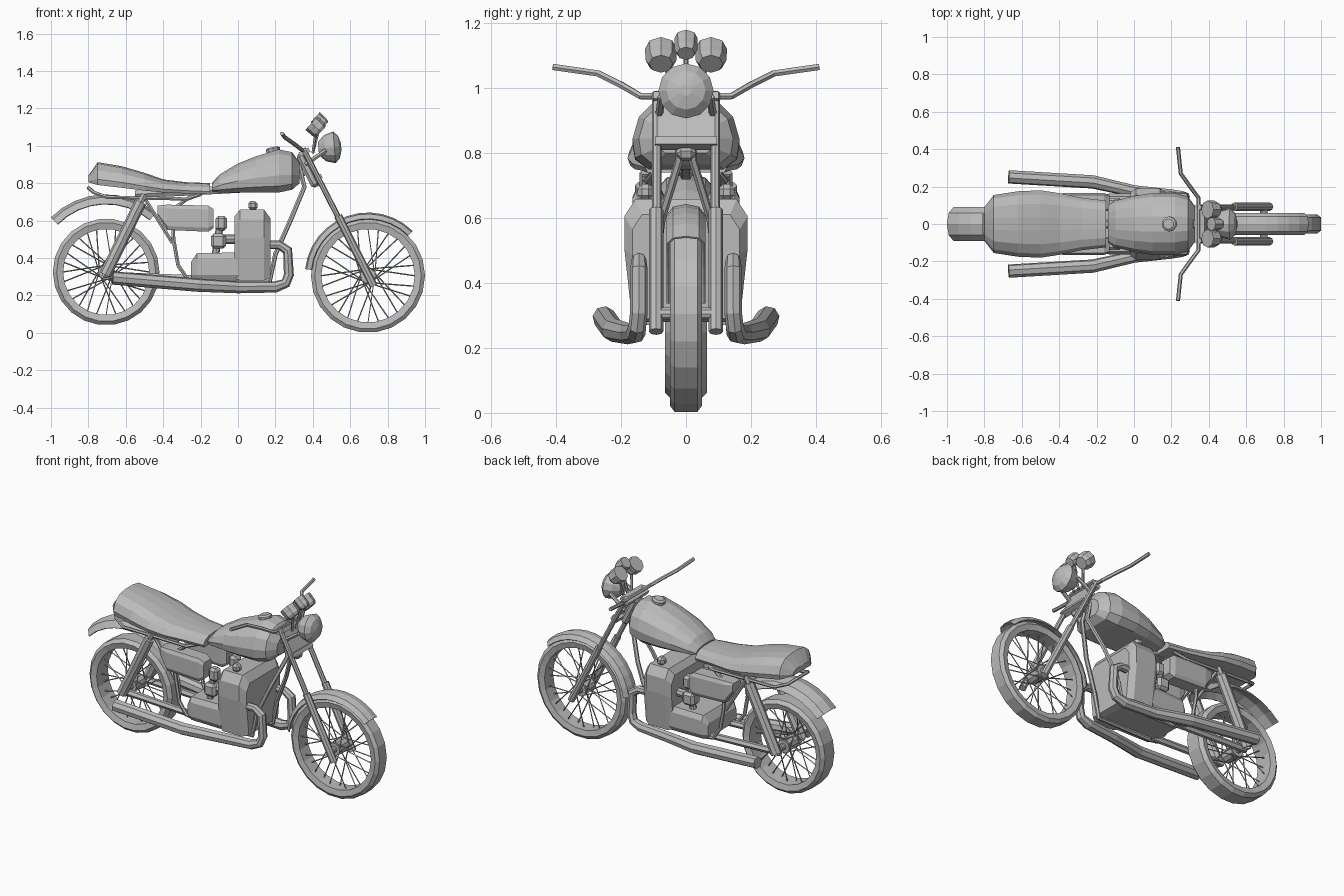
import bpy, bmesh, math
from mathutils import Vector, Matrix

cube = bpy.data.objects.get("Cube")
if cube:
    bpy.data.objects.remove(cube, do_unlink=True)

gray = bpy.data.materials.new("plain_gray")
gray.use_nodes = True
gray.diffuse_color = (0.5, 0.5, 0.5, 1)
gray.node_tree.nodes["Principled BSDF"].inputs["Base Color"].default_value = (0.5, 0.5, 0.5, 1)


def add_mesh(name, mesh):
    obj = bpy.data.objects.new(name, mesh)
    bpy.context.collection.objects.link(obj)
    mesh.materials.clear()
    mesh.materials.append(gray)
    mesh.shade_flat()
    return obj


def finish(name, bm):
    bmesh.ops.recalc_face_normals(bm, faces=bm.faces)
    mesh = bpy.data.meshes.new(name)
    bm.to_mesh(mesh)
    bm.free()
    return add_mesh(name, mesh)


def tube(name, points, radius, sides=6, radii=None, closed=False):
    """Round tube along a path; radii optionally scales each point."""
    curve = bpy.data.curves.new(name, "CURVE")
    curve.dimensions = "3D"
    curve.bevel_depth = radius
    curve.bevel_resolution = (sides - 4) // 2
    curve.use_fill_caps = True
    spline = curve.splines.new("POLY")
    spline.points.add(len(points) - 1)
    for i, p in enumerate(points):
        spline.points[i].co = (*p, 1)
        spline.points[i].radius = radii[i] if radii else 1
    spline.use_cyclic_u = closed
    helper = bpy.data.objects.new(name, curve)
    mesh = bpy.data.meshes.new_from_object(helper)
    bpy.data.objects.remove(helper)
    bpy.data.curves.remove(curve)
    return add_mesh(name, mesh)


def lathe(name, profile, center, axis, segs=20, arc=None, ring=False, thick=0):
    """Turn (radius, offset) points about an axis, fully or over an arc."""
    a, c = Vector(axis).normalized(), Vector(center)
    u = Vector((1, 0, 0)) if abs(a.x) < 0.1 else Vector((0, 1, 0))
    v = u.cross(a)
    start, end = arc or (0, 360)
    bm = bmesh.new()
    rows = []
    for i in range(segs + (1 if arc else 0)):
        t = math.radians(start + (end - start) * i / segs)
        d = u * math.cos(t) + v * math.sin(t)
        rows.append([bm.verts.new(c + d * r + a * h) for r, h in profile])
    n = len(profile)
    for i in range(segs):
        p, q = rows[i], rows[(i + 1) % len(rows)]
        for j in range(n if ring else n - 1):
            k = (j + 1) % n
            bm.faces.new((p[j], p[k], q[k], q[j]))
    if not arc and not ring:
        bmesh.ops.holes_fill(bm, edges=[e for e in bm.edges if e.is_boundary])
    obj = finish(name, bm)
    if thick:
        mod = obj.modifiers.new("thickness", "SOLIDIFY")
        mod.thickness = thick
    return obj


def loft(name, sections, profile, y=0):
    """Skin a half profile (width, height fractions) through (x, bottom, top, half width)."""
    full = profile + [(-w, t) for w, t in reversed(profile)]
    bm = bmesh.new()
    rows = [[bm.verts.new((x, y + w * half, lo + (hi - lo) * t)) for w, t in full]
            for x, lo, hi, half in sections]
    for p, q in zip(rows, rows[1:]):
        for j in range(len(full)):
            k = (j + 1) % len(full)
            bm.faces.new((p[j], p[k], q[k], q[j]))
    bm.faces.new(rows[0])
    bm.faces.new(rows[-1])
    return finish(name, bm)


def block(name, center, size, tilt=0, bevel=0.015):
    """Bevelled box, tilted about the y axis."""
    bm = bmesh.new()
    bmesh.ops.create_cube(bm, size=1, matrix=Matrix.Diagonal((*size, 1)))
    if bevel:
        bmesh.ops.bevel(bm, geom=bm.edges[:], offset=bevel, segments=1, affect="EDGES")
    bm.transform(Matrix.Translation(center) @ Matrix.Rotation(math.radians(tilt), 4, "Y"))
    return finish(name, bm)


# Wheels: tyre ring, hub and crossed spokes
def wheel(name, x, z, radius, half):
    inner = radius - 0.055
    ring = [(radius, -half * 0.7), (radius, half * 0.7), (radius - 0.02, half),
            (inner, half * 0.85), (inner, -half * 0.85), (radius - 0.02, -half)]
    lathe(name + "_tyre", ring, (x, 0, z), (0, 1, 0), 22, ring=True)
    lathe(name + "_hub", [(0.02, -0.085), (0.02, -0.05), (0.04, -0.05), (0.04, 0.05),
                          (0.02, 0.05), (0.02, 0.085)], (x, 0, z), (0, 1, 0), 10)
    for i in range(28):
        side = 1 if i % 2 else -1
        lean = 1 if i % 4 < 2 else -1
        t = math.tau * i / 28
        b = t + lean * 1.2
        tube(name + "_spoke", [(x + 0.037 * math.cos(b), side * 0.045, z + 0.037 * math.sin(b)),
                               (x + inner * math.cos(t), side * 0.01, z + inner * math.sin(t))],
             0.0035, 4)


wheel("front_wheel", 0.695, 0.305, 0.305, 0.05)
wheel("rear_wheel", -0.705, 0.325, 0.285, 0.065)

# Mudguards
lathe("front_mudguard", [(0.305, -0.06), (0.33, -0.04), (0.338, 0), (0.33, 0.04), (0.305, 0.06)],
      (0.695, 0, 0.305), (0, 1, 0), 12, arc=(45, 174), thick=0.006)
lathe("rear_mudguard", [(0.365, -0.09), (0.4, -0.06), (0.415, 0), (0.4, 0.06), (0.365, 0.09)],
      (-0.705, 0, 0.325), (0, 1, 0), 8, arc=(50, 135.5), thick=0.006)

# Fuel tank, filler cap and seat
loft("fuel_tank", [(-0.14, 0.755, 0.80, 0.10), (-0.1, 0.75, 0.845, 0.125), (0, 0.75, 0.905, 0.15),
                   (0.1, 0.75, 0.945, 0.165), (0.22, 0.75, 0.98, 0.165), (0.29, 0.765, 0.965, 0.145),
                   (0.33, 0.8, 0.91, 0.09)],
     [(0.7, 0), (0.95, 0.15), (1, 0.4), (0.88, 0.7), (0.6, 0.9), (0.25, 1)])
lathe("filler_cap", [(0.04, 0), (0.04, 0.02), (0.028, 0.028)], (0.19, 0, 0.965), (-0.2, 0, 1), 10)
loft("seat", [(-0.8, 0.805, 0.84, 0.09), (-0.75, 0.79, 0.912, 0.155), (-0.62, 0.775, 0.89, 0.175),
              (-0.5, 0.76, 0.855, 0.18), (-0.4, 0.75, 0.82, 0.165), (-0.28, 0.745, 0.805, 0.14),
              (-0.15, 0.74, 0.80, 0.125)],
     [(0.95, 0), (1, 0.25), (0.88, 0.65), (0.6, 0.92), (0.2, 1)])

# Engine
loft("engine_tower", [(-0.02, 0.29, 0.62, 0.17), (0.01, 0.28, 0.658, 0.19),
                      (0.14, 0.28, 0.658, 0.19), (0.175, 0.29, 0.61, 0.165)],
     [(0.87, 0), (1, 0.6), (1, 0.86), (0.82, 1)])
loft("crankcase", [(-0.25, 0.29, 0.38, 0.14), (-0.22, 0.28, 0.425, 0.16), (0.02, 0.28, 0.43, 0.165)],
     [(0.9, 0), (1, 0.2), (1, 0.8), (0.9, 1)])

# Headlight, bracket plate and steering head
lathe("headlight", [(0.035, -0.07), (0.07, -0.035), (0.085, 0.015), (0.06, 0.04), (0.018, 0.052)],
      (0.5, 0, 0.99), (1, 0, 0.08), 12)
block("headlight_plate", (0.40, 0, 0.9), (0.012, 0.17, 0.14), -27, 0)
block("steering_head", (0.375, 0, 0.87), (0.05, 0.06, 0.2), -27)
block("lower_clamp", (0.43, 0, 0.83), (0.04, 0.19, 0.025), -27, 0)
block("upper_clamp", (0.355, 0, 0.965), (0.06, 0.2, 0.025), -27, 0)

# Instruments
face_dir = Vector((-0.7, 0, 0.64)).normalized()
for y, r, x, z in ((0.077, 0.049, 0.418, 1.098), (-0.077, 0.049, 0.418, 1.098),
                   (0, 0.036, 0.438, 1.13)):
    lathe("instrument", [(r * 0.75, -0.035), (r * 0.97, -0.018), (r * 0.97, 0.008), (r, 0.012),
                         (r, 0.034)], (x, y, z), face_dir, 8)
    tube("instrument_stem", [(x, y * 0.8, z - 0.02), (0.4, y * 0.5, 0.96)], 0.008)

# Handlebar
half_bar = [(0.345, 0.14, 0.975), (0.3, 0.2, 1.01), (0.25, 0.27, 1.045), (0.235, 0.41, 1.065)]
tube("handlebar", [(x, -y, z) for x, y, z in reversed(half_bar)] + half_bar, 0.011)

# Seat rail looping around the tail
rail = [(-0.2, 0.1, 0.74), (-0.27, 0.12, 0.715), (-0.7, 0.13, 0.725), (-0.77, 0.1, 0.75), (-0.8, 0.05, 0.775)]
tube("seat_rail", rail + [(x, -y, z) for x, y, z in reversed(rail)], 0.01)
tube("frame_backbone", [(0.35, 0, 0.86), (0.2, 0, 0.78), (-0.55, 0, 0.74)], 0.025)

# Parts repeated on both sides
for s, label in ((1, "left"), (-1, "right")):
    def pair(name, pts, radius, sides=6, radii=None):
        tube(label + "_" + name, [(x, s * y, z) for x, y, z in pts], radius, sides, radii)

    pair("fork_upper", [(0.348, 0.09, 0.985), (0.54, 0.09, 0.61)], 0.015, 8)
    pair("fork_lower", [(0.535, 0.092, 0.625), (0.725, 0.092, 0.25)], 0.022, 8)
    pair("headlight_arm", [(0.36, 0.085, 0.9), (0.47, 0.075, 0.975)], 0.012)
    pair("shock", [(-0.52, 0.125, 0.70), (-0.71, 0.125, 0.31)], 0.032, 8)
    pair("shock_rod", [(-0.5, 0.125, 0.74), (-0.715, 0.125, 0.3)], 0.018)
    pair("swingarm", [(-0.72, 0.1, 0.31), (-0.22, 0.1, 0.29)], 0.02)
    pair("down_tube", [(0.325, 0.015, 0.9), (0.355, 0.02, 0.78), (0.28, 0.075, 0.6),
                       (0.2, 0.1, 0.42), (0.17, 0.1, 0.27), (-0.2, 0.1, 0.27)], 0.013)
    pair("rear_frame", [(-0.25, 0.11, 0.73), (-0.35, 0.12, 0.66), (-0.345, 0.12, 0.5),
                        (-0.32, 0.12, 0.36), (-0.27, 0.12, 0.29), (-0.2, 0.12, 0.28)], 0.011)
    pair("seat_strut", [(-0.5, 0.11, 0.72), (-0.35, 0.11, 0.48)], 0.011)
    pair("exhaust", [(0.14, 0.145, 0.47), (0.22, 0.145, 0.47), (0.265, 0.145, 0.44),
                     (0.272, 0.145, 0.31), (0.255, 0.15, 0.265), (0.2, 0.155, 0.245), (0, 0.175, 0.243),
                     (-0.22, 0.225, 0.255), (-0.67, 0.252, 0.293)], 0.036, 8,
         [0.65, 0.65, 0.75, 0.75, 0.75, 0.85, 0.9, 1, 1])

    # Side box, carburettor and rocker caps
    loft(label + "_side_box", [(-0.43, 0.63, 0.68, 0.04), (-0.38, 0.55, 0.685, 0.05),
                               (-0.16, 0.54, 0.68, 0.05), (-0.13, 0.56, 0.66, 0.04)],
         [(0.8, 0), (1, 0.15), (1, 0.85), (0.8, 1)], s * 0.115)
    block(label + "_carburettor", (-0.09, s * 0.1, 0.585), (0.06, 0.06, 0.08))
    block(label + "_intake", (-0.105, s * 0.1, 0.49), (0.08, 0.08, 0.08))
    tube(label + "_intake_pipe", [(-0.12, s * 0.1, 0.42), (-0.09, s * 0.1, 0.62)], 0.02, 8)
    tube(label + "_intake_link", [(-0.1, s * 0.1, 0.5), (0, s * 0.1, 0.5)], 0.025, 8)
    block(label + "_rocker_cap", (0.08, s * 0.125, 0.68), (0.05, 0.05, 0.05))
